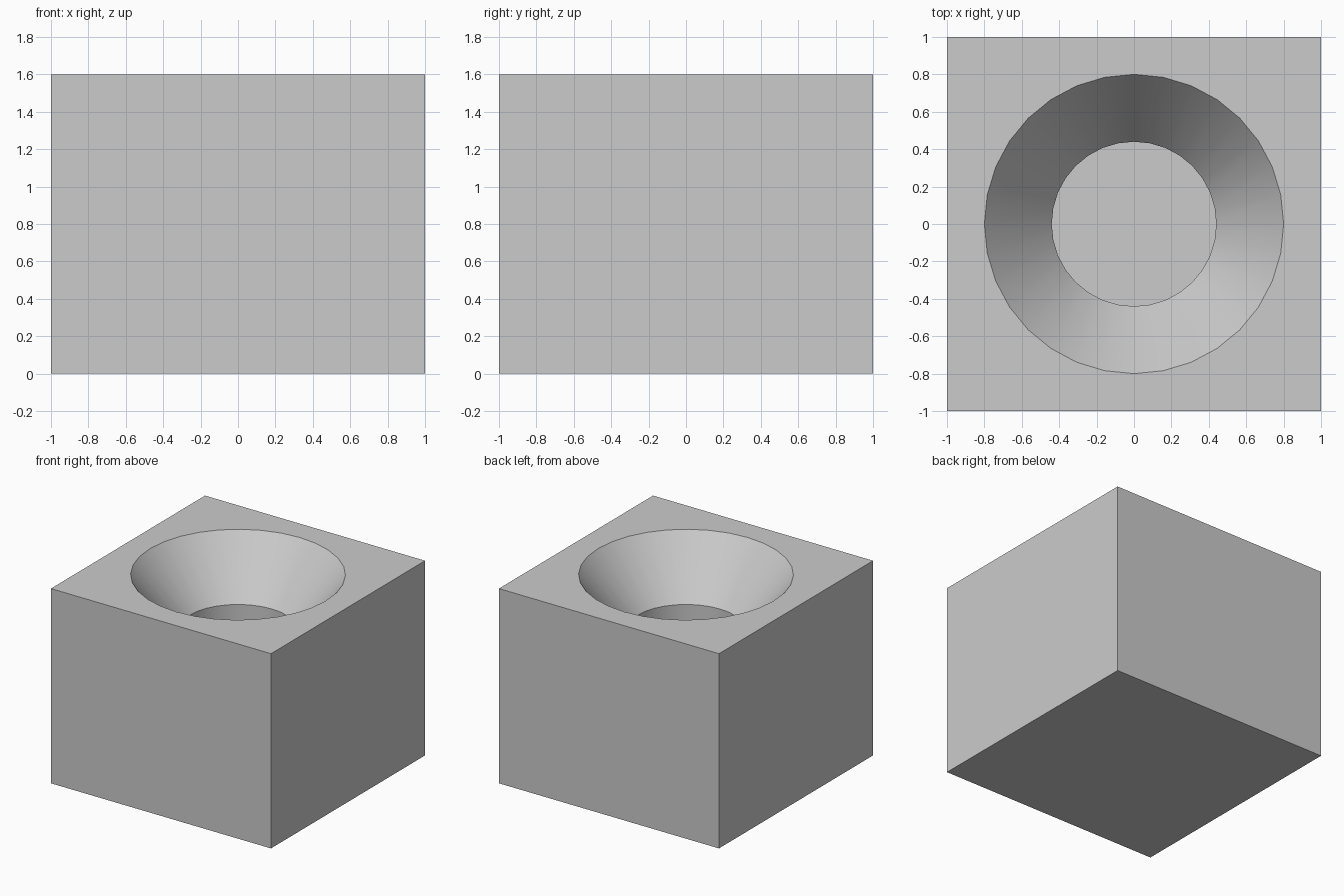
import bpy, bmesh, math

if "Cube" in bpy.data.objects:
    bpy.data.objects.remove(bpy.data.objects["Cube"])

SIDES = 32
HEIGHT = 1.6


def ring(bm, radius, z, count, start):
    """Closed loop of vertices and edges around the z axis."""
    verts = []
    for i in range(count):
        a = start + 2 * math.pi * i / count
        verts.append(bm.verts.new((radius * math.cos(a), radius * math.sin(a), z)))
    edges = [bm.edges.new((verts[i], verts[(i + 1) % count])) for i in range(count)]
    return verts, edges


def skin(bm, lower, upper):
    """Quads between two loops of equal length."""
    n = len(lower)
    for i in range(n):
        j = (i + 1) % n
        bm.faces.new((lower[i], lower[j], upper[j], upper[i]))


bm = bmesh.new()

# Square outer block
corner = math.sqrt(2)
base, _ = ring(bm, corner, 0, 4, math.pi / 4)
top, top_edges = ring(bm, corner, HEIGHT, 4, math.pi / 4)
bm.faces.new(base)
skin(bm, base, top)

# Recess: conical mouth above a straight, flat-bottomed well
floor, _ = ring(bm, 0.44, 0.2, SIDES, -math.pi / 2)
neck, _ = ring(bm, 0.44, 1.15, SIDES, -math.pi / 2)
mouth, mouth_edges = ring(bm, 0.8, HEIGHT, SIDES, -math.pi / 2)
bm.faces.new(floor)
skin(bm, floor, neck)
skin(bm, neck, mouth)

# Flat top face around the mouth
bmesh.ops.triangle_fill(bm, use_beauty=True, edges=top_edges + mouth_edges)
bmesh.ops.recalc_face_normals(bm, faces=bm.faces[:])

mesh = bpy.data.meshes.new("recessed_block")
bm.to_mesh(mesh)
bm.free()
block = bpy.data.objects.new("recessed_block", mesh)
bpy.context.collection.objects.link(block)

# Smooth round walls, sharp rims and corners
bpy.context.view_layer.objects.active = block
block.select_set(True)
bpy.ops.object.shade_smooth_by_angle(angle=math.radians(30))
